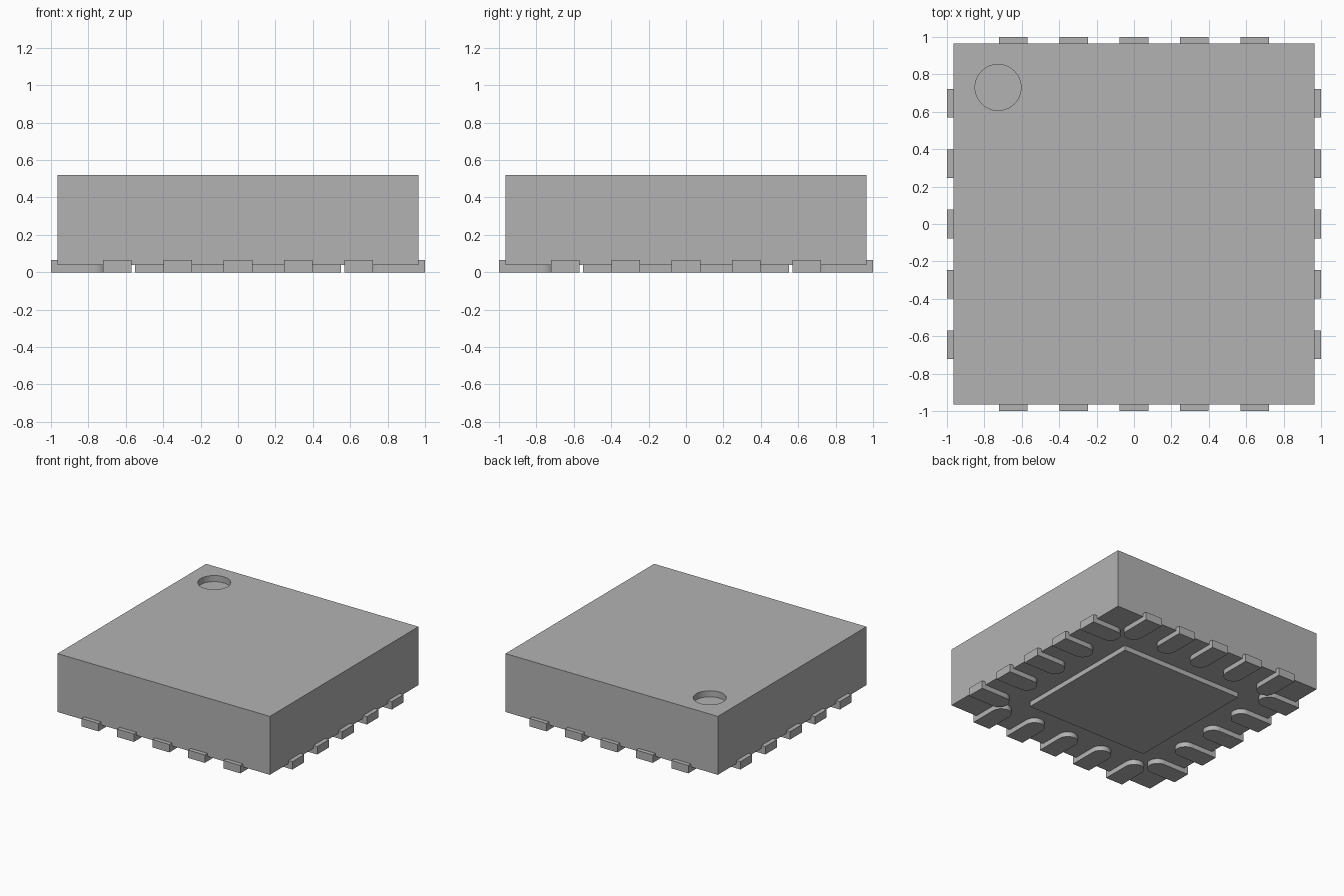
import bpy, bmesh, math
from mathutils import Matrix

if "Cube" in bpy.data.objects:
    bpy.data.objects.remove(bpy.data.objects["Cube"])

grey = bpy.data.materials.new("plain grey")
grey.use_nodes = True
COLOUR = (0.45, 0.45, 0.45, 1)
grey.diffuse_color = COLOUR
grey.node_tree.nodes["Principled BSDF"].inputs["Base Color"].default_value = COLOUR

BODY, TOP, BASE = 0.965, 0.52, 0.04      # half width, top and underside heights
LEAD_TOP, LEAD_R, LEAD_IN = 0.065, 0.0765, 0.77
PITCH = 0.3225


def prism(name, outline, z0, z1):
    """Extrude a flat outline from z0 up to z1."""
    bm = bmesh.new()
    face = bm.faces.new([bm.verts.new((x, y, z0)) for x, y in outline])
    new = bmesh.ops.extrude_face_region(bm, geom=[face])["geom"]
    bmesh.ops.translate(bm, vec=(0, 0, z1 - z0),
                        verts=[v for v in new if isinstance(v, bmesh.types.BMVert)])
    bmesh.ops.recalc_face_normals(bm, faces=bm.faces)
    mesh = bpy.data.meshes.new(name)
    bm.to_mesh(mesh)
    bm.free()
    mesh.materials.append(grey)
    ob = bpy.data.objects.new(name, mesh)
    bpy.context.collection.objects.link(ob)
    return ob


def arc(cx, cy, r, start, end, n):
    angles = [start + (end - start) * i / n for i in range(n + 1)]
    return [(cx + r * math.cos(a), cy + r * math.sin(a)) for a in angles]


def square(h):
    return [(-h, -h), (h, -h), (h, h), (-h, h)]


def smooth(ob):
    bpy.ops.object.select_all(action="DESELECT")
    ob.select_set(True)
    bpy.context.view_layer.objects.active = ob
    bpy.ops.object.shade_smooth_by_angle(angle=math.radians(30))


# Package body with the round index dimple cut in its top
body = prism("package_body", square(BODY), BASE, TOP)
cutter = prism("dimple_cutter", arc(-0.727, 0.73, 0.123, 0, math.tau, 48)[:-1],
               TOP - 0.05, TOP + 0.1)
cutter.hide_render = True
cut = body.modifiers.new("dimple", "BOOLEAN")
cut.operation, cut.solver, cut.object = "DIFFERENCE", "EXACT", cutter
bpy.context.view_layer.objects.active = body
bpy.ops.object.modifier_apply(modifier=cut.name)
bpy.data.objects.remove(cutter)
smooth(body)

# Thermal pad under the body
prism("thermal_pad", square(0.55), 0, BASE)

# Five round-ended leads on each of the four sides
for side, label in enumerate(("front", "left", "back", "right")):
    for i in range(5):
        x = (i - 2) * PITCH
        outline = [(x - LEAD_R, -1), (x + LEAD_R, -1)]
        outline += arc(x, -LEAD_IN, LEAD_R, 0, math.pi, 16)
        lead = prism(f"{label}_lead_{i + 1}", outline, 0, LEAD_TOP)
        lead.data.transform(Matrix.Rotation(side * math.pi / 2, 4, "Z"))
        smooth(lead)
